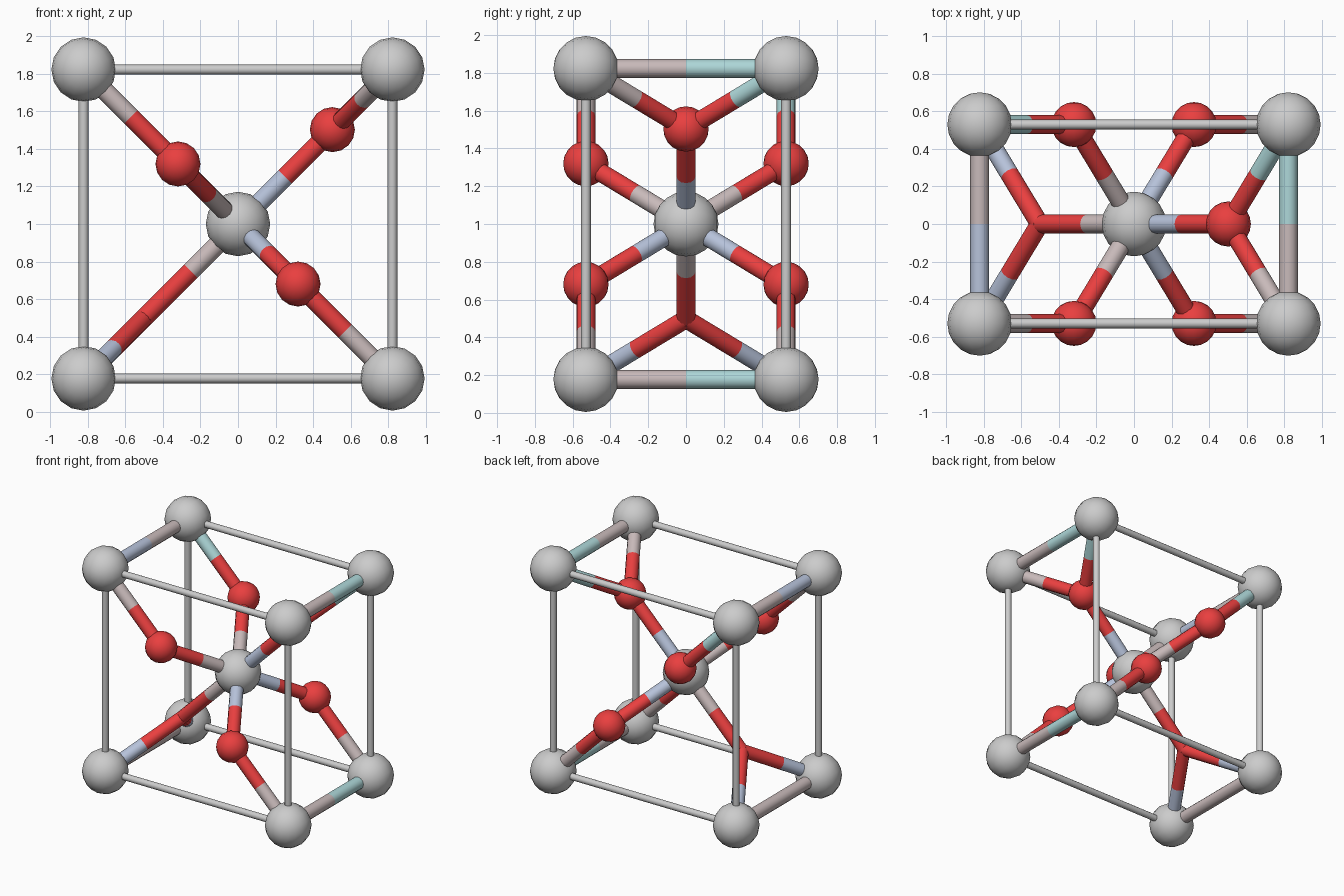
import bpy
from mathutils import Vector

if "Cube" in bpy.data.objects:
    bpy.data.objects.remove(bpy.data.objects["Cube"])

X, Y, Z = 0.823, 0.53, 0.823      # half size of the cell
CZ = 1.0                          # height of the centre


def material(name, rgb):
    m = bpy.data.materials.new(name)
    m.diffuse_color = (*rgb, 1)
    m.use_nodes = True
    m.node_tree.nodes["Principled BSDF"].inputs["Base Color"].default_value = m.diffuse_color
    return m


RED = material("red", (0.82, 0.05, 0.05))
PINK = material("pinkish_grey", (0.58, 0.49, 0.49))
BLUE = material("bluish_grey", (0.47, 0.54, 0.70))
TEAL = material("pale_teal", (0.42, 0.68, 0.69))


def finish(name, mat):
    ob = bpy.context.object
    ob.name = name
    if mat:
        ob.data.materials.append(mat)
    bpy.ops.object.shade_smooth_by_angle(angle=0.9)
    return ob


def ball(name, p, r, mat=None):
    bpy.ops.mesh.primitive_uv_sphere_add(segments=16, ring_count=10, radius=r, location=p,
                                         rotation=(1.5708, 0, 0))
    return finish(name, mat)


def rod(name, a, b, r, mat=None):
    a, b = Vector(a), Vector(b)
    d = b - a
    bpy.ops.mesh.primitive_cylinder_add(vertices=12, radius=r, depth=d.length,
                                        location=(a + b) / 2)
    bpy.context.object.rotation_mode = 'QUATERNION'
    bpy.context.object.rotation_quaternion = d.to_track_quat('Z', 'Y')
    return finish(name, mat)


def bond(name, a, b, mat_a, mat_b):
    # two-tone rod, split halfway
    a, b = Vector(a), Vector(b)
    mid = (a + b) / 2
    rod(name + "_start", a, mid, 0.05, mat_a)
    rod(name + "_end", mid, b, 0.05, mat_b)


def corner(sx, sy, sz):
    return (sx * X, sy * Y, CZ + sz * Z)


# Large grey atoms: centre and eight corners
centre = (0, 0, CZ)
ball("centre_atom", centre, 0.172)
for sx in (-1, 1):
    for sy in (-1, 1):
        for sz in (-1, 1):
            ball("corner_atom", corner(sx, sy, sz), 0.172)

# Thin grey cell edges
for s in (-1, 1):
    for t in (-1, 1):
        rod("long_edge", corner(-1, s, t), corner(1, s, t), 0.026)
        rod("upright_edge", corner(s, t, -1), corner(s, t, 1), 0.026)

# Thick two-tone short edges along y
for sx, sz, m0, m1 in ((1, 1, PINK, TEAL), (1, -1, PINK, TEAL),
                       (-1, 1, BLUE, PINK), (-1, -1, PINK, PINK)):
    bond("short_edge", corner(sx, -1, sz), corner(sx, 1, sz), m0, m1)

# Small red atoms on the front and back faces, with their bonds
for sx, sy, outer, inner in ((-1, -1, PINK, PINK), (-1, 1, TEAL, PINK),
                             (1, -1, PINK, BLUE), (1, 1, PINK, BLUE)):
    p = (sx * 0.32, sy * Y, CZ - sx * 0.32)
    ball("red_atom", p, 0.12, RED)
    bond("outer_bond", corner(sx, sy, -sx), p, outer, RED)
    bond("inner_bond", centre, p, inner, RED)

# Middle-plane joints: upper right has a ball, lower left is bare rods
for s, front, back, inner in ((1, PINK, TEAL, BLUE), (-1, BLUE, BLUE, PINK)):
    p = (s * 0.503, 0, CZ + s * 0.503)
    if s > 0:
        ball("red_atom", p, 0.12, RED)
    bond("outer_bond", corner(s, -1, s), p, front, RED)
    bond("outer_bond", corner(s, 1, s), p, back, RED)
    bond("inner_bond", centre, p, inner, RED)
